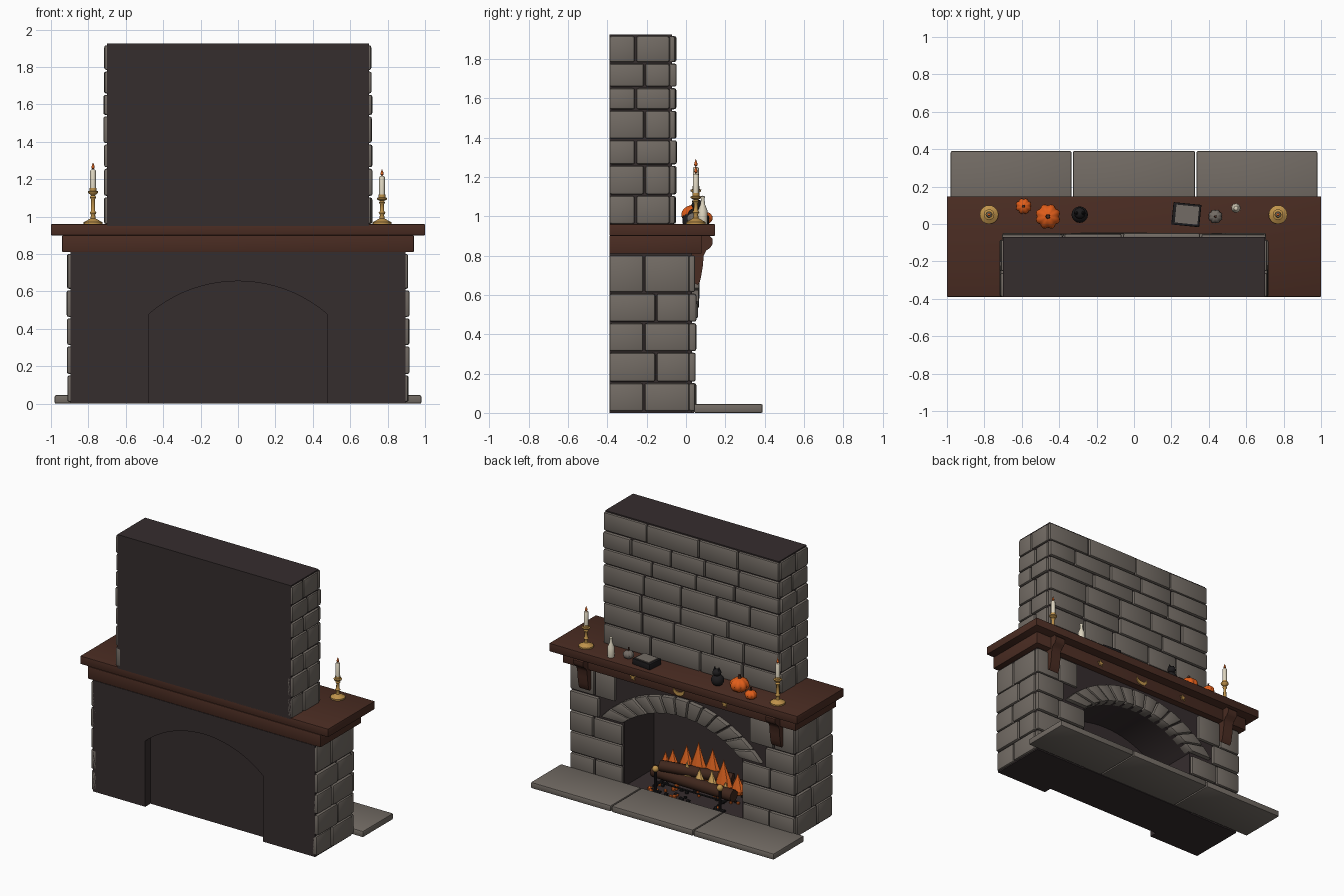
import bpy, bmesh, math, random
from mathutils import Matrix, Vector, Euler

if "Cube" in bpy.data.objects:
    bpy.data.objects.remove(bpy.data.objects["Cube"])

random.seed(7)

def mat(name, r, g, b):
    m = bpy.data.materials.new(name)
    m.diffuse_color = (r, g, b, 1)
    m.use_nodes = True
    m.node_tree.nodes["Principled BSDF"].inputs["Base Color"].default_value = m.diffuse_color
    return m

MORTAR = mat("dark mortar", .036, .026, .027)
STONE = mat("grey stone", .17, .148, .128)
WOOD = mat("mantel wood", .068, .025, .016)
GOLD = mat("brass", .52, .29, .07)
CREAM = mat("candle wax", .72, .66, .52)
ORANGE = mat("pumpkin orange", .75, .11, .01)
FLAME = mat("flame orange", .75, .13, .015)
YELLOW = mat("flame yellow", .78, .46, .13)
BLACK = mat("iron black", .012, .011, .012)
LOG = mat("log brown", .05, .02, .012)

def finish(bm, name, m, bevel=0, smooth=35):
    if bevel:
        bmesh.ops.bevel(bm, geom=bm.edges[:], offset=bevel, segments=2, profile=.5,
                        affect='EDGES', clamp_overlap=True)
    bmesh.ops.recalc_face_normals(bm, faces=bm.faces[:])
    me = bpy.data.meshes.new(name)
    bm.to_mesh(me)
    bm.free()
    me.materials.append(m)
    ob = bpy.data.objects.new(name, me)
    bpy.context.collection.objects.link(ob)
    if smooth:
        bpy.ops.object.select_all(action='DESELECT')
        ob.select_set(True)
        bpy.context.view_layer.objects.active = ob
        bpy.ops.object.shade_smooth_by_angle(angle=math.radians(smooth))
    return ob

def add_box(bm, x0, x1, y0, y1, z0, z1, rot=0):
    c = Vector(((x0 + x1) / 2, (y0 + y1) / 2, (z0 + z1) / 2))
    bmesh.ops.create_cube(bm, size=1, matrix=Matrix.LocRotScale(
        c, Euler((0, 0, rot)), Vector((x1 - x0, y1 - y0, z1 - z0))))

def box(name, m, *d, bevel=0, rot=0):
    bm = bmesh.new()
    add_box(bm, *d, rot=rot)
    return finish(bm, name, m, bevel)

def add_prism(bm, pts, a, b, along_x=False):
    """Extrude a 2D profile along y (or along x) from a to b."""
    place = (lambda p, t: (t, p[0], p[1])) if along_x else (lambda p, t: (p[0], t, p[1]))
    lo = [bm.verts.new(place(p, a)) for p in pts]
    hi = [bm.verts.new(place(p, b)) for p in pts]
    bm.faces.new(lo)
    bm.faces.new(hi[::-1])
    for i in range(len(pts)):
        j = (i + 1) % len(pts)
        bm.faces.new((lo[i], hi[i], hi[j], lo[j]))

def add_lathe(bm, prof, loc, seg=16, sy=1, rib=0, ribs=8):
    """Revolve (radius, height) points about z; rib adds pumpkin grooves."""
    rings = []
    for r, z in prof:
        ring = []
        for k in range(seg):
            t = 2 * math.pi * k / seg
            rr = r * (1 - rib * (1 - abs(math.sin(t * ribs / 2))))
            ring.append(bm.verts.new((loc[0] + rr * math.cos(t), loc[1] + sy * rr * math.sin(t), loc[2] + z)))
        rings.append(ring)
    for A, B in zip(rings, rings[1:]):
        for k in range(seg):
            bm.faces.new((A[k], A[(k + 1) % seg], B[(k + 1) % seg], B[k]))
    bmesh.ops.remove_doubles(bm, verts=bm.verts[:], dist=1e-5)

def lathe(name, m, prof, loc, **k):
    bm = bmesh.new()
    add_lathe(bm, prof, loc, **k)
    return finish(bm, name, m, smooth=45)

def add_rod(bm, p, q, r, seg=10):
    p, q = Vector(p), Vector(q)
    rot = (q - p).to_track_quat('Z', 'Y').to_matrix().to_4x4()
    bmesh.ops.create_cone(bm, cap_ends=True, segments=seg, radius1=r, radius2=r,
                          depth=(q - p).length, matrix=Matrix.Translation((p + q) / 2) @ rot)

def ball(r, h, n=8):
    return [(r * math.sin(math.pi * i / n), h / 2 * (1 - math.cos(math.pi * i / n))) for i in range(n + 1)]

# masonry cores, with an arched firebox opening
R, CZ = .732, -.077
arc = [(R * math.sin(t), CZ + R * math.cos(t)) for t in [math.radians(-40.5 + 81 * i / 20) for i in range(21)]]
bm = bmesh.new()
add_prism(bm, [(-.895, 0), (-.475, 0)] + arc + [(.475, 0), (.895, 0), (.895, .81), (-.895, .81)], -.39, .03)
finish(bm, "lower_core", MORTAR)
box("chimney_core", MORTAR, -.70, .70, -.39, -.07, .95, 1.925)
box("firebox_back", MORTAR, -.48, .48, -.33, -.31, 0, .66)
box("firebox_floor", MORTAR, -.48, .48, -.32, .04, 0, .012)

# stone courses
LOW = [0.005, .155, .31, .46, .61, .805]
UP = [.957, 1.107, 1.26, 1.39, 1.54, 1.655, 1.78, 1.92]
G = .004

def course(bm, a, b, n, z0, z1, y0, y1, shift=0):
    cuts = [a] + [a + (b - a) * (i + shift + random.uniform(-.13, .13)) / n for i in range(1, n)] + [b]
    for c, d in zip(cuts, cuts[1:]):
        add_box(bm, c + G, d - G, y0, y1 + random.uniform(-.006, .004), z0 + G, z1 - G)

def side_stones(bm, rows, x, y0, y1):
    for i, (z0, z1) in enumerate(zip(rows, rows[1:])):
        cut = y0 + (y1 - y0) * (.43 if i % 2 == 0 else .58)
        for c, d in ((y0, cut - G), (cut + G, y1 - G)):
            for s in (-1, 1):
                e = x + random.uniform(-.005, .004)
                add_box(bm, min(s * e, s * (x - .05)), max(s * e, s * (x - .05)), c, d, z0 + G, z1 - G)

bm = bmesh.new()
for i, (z0, z1) in enumerate(zip(UP, UP[1:])):
    course(bm, -.71, .71, 5 if i % 2 else 4, z0, z1, -.085, -.05, .12 * (i % 3 - 1))
side_stones(bm, UP, .716, -.39, -.08)
finish(bm, "chimney_stones", STONE, .011)
bm = bmesh.new()
for i, (z0, z1) in enumerate(zip(LOW, LOW[1:])):
    inner = (.48, .48, .48, .67, .54)[i]
    n = (2, 1, 2, 1, 2)[i]
    course(bm, inner, .908, n, z0, z1, .015, .05)
    course(bm, -.908, -inner, n, z0, z1, .015, .05)
side_stones(bm, LOW, .914, -.39, .02)
finish(bm, "lower_stones", STONE, .011)

# arch stones
bm = bmesh.new()
N = 13
def arch_pt(r, half, f):
    t = math.radians(half) * (2 * f - 1)
    return (r * math.sin(t), CZ + r * math.cos(t))
for i in range(N):
    f, g = (i + .04) / N, (i + .96) / N
    add_prism(bm, [arch_pt(R, 40.5, f), arch_pt(.857, 49.5, f), arch_pt(.857, 49.5, g), arch_pt(R, 40.5, g)],
              -.02, .065 + random.uniform(-.004, .004))
finish(bm, "arch_stones", STONE, .01)

# hearth slabs
bm = bmesh.new()
for a, b in ((-.98, -.334), (-.327, .327), (.334, .98)):
    add_box(bm, a, b, .04, .39, 0, .045)
finish(bm, "hearth_slabs", STONE, .008)

# mantel with corbels and brass ornaments
box("mantel_shelf", WOOD, -1, 1, -.39, .148, .90, .96, bevel=.005)
box("mantel_frieze", WOOD, -.94, .94, -.39, .08, .81, .90, bevel=.004)
bm = bmesh.new()
prof = [(.03, .9), (.12, .9), (.136, .885), (.136, .86), (.122, .838), (.102, .825), (.09, .80),
        (.086, .75), (.078, .70), (.07, .665), (.058, .65), (.045, .66), (.03, .70)]
for x in (-.775, .775):
    add_prism(bm, prof, x - .04, x + .04, True)
finish(bm, "corbels", WOOD)
bm = bmesh.new()
for x in (-.37, .37):
    add_prism(bm, [(x + r * math.sin(k * math.pi / 5), .855 + r * math.cos(k * math.pi / 5))
                   for k in range(10) for r in ((.026, .011)[k % 2],)], .075, .088)
moon = [(.045 * math.cos(t), .855 + .036 * math.sin(t)) for t in [math.radians(150 + 240 * i / 14) for i in range(15)]]
moon += [(x * .82, .855 + (z - .855) * .55 + .011) for x, z in moon[-2:0:-1]]
add_prism(bm, moon, .075, .088)
finish(bm, "brass_ornaments", GOLD)

# candlesticks
for side, x, top in (("left", -.775, 1.135), ("right", .77, 1.10)):
    h = top - .96
    lathe(side + "_candlestick", GOLD, [(0, 0), (.05, 0), (.05, .01), (.035, .018), (.014, .03), (.011, .05),
          (.018, .06), (.011, .07), (.010, h * .75), (.017, h * .82), (.011, h * .88), (.026, h - .008),
          (.028, h), (.018, h + .003), (.018, h + .018), (0, h + .018)], (x, .05, .96), seg=20)
    lathe(side + "_candle", CREAM, [(0, 0), (.015, 0), (.015, .11), (.011, .116), (0, .116)], (x, .05, top))
    lathe(side + "_candle_flame", FLAME, [(0, 0), (.009, .012), (.007, .022), (0, .042)], (x, .05, top + .114), seg=8)

# pumpkins
for name, m, x, y, r, h in (("large_pumpkin", ORANGE, -.46, .04, .068, .1),
                            ("small_pumpkin", ORANGE, -.59, .095, .043, .065),
                            ("grey_pumpkin", STONE, .435, .04, .038, .06)):
    lathe(name, m, ball(r, h, 10), (x, y, .958), seg=32, rib=.14)
    lathe(name + "_stem", WOOD, [(r * .2, 0), (r * .12, .018), (r * .15, .026), (0, .026)], (x, y, .953 + h), seg=8)

# black cat figurine
bm = bmesh.new()
add_lathe(bm, ball(.044, .085), (-.29, .05, .958))
add_lathe(bm, ball(.03, .052), (-.29, .058, 1.032))
for s in (-1, 1):
    add_lathe(bm, [(.012, 0), (0, .03)], (-.29 + s * .017, .058, 1.072), seg=6)
finish(bm, "cat_figurine", BLACK)

# book
box("book_cover", BLACK, .205, .355, -.01, .11, .96, 1.003, rot=-.1, bevel=.004)
box("book_top_panel", STONE, .222, .344, .002, .098, 1.0, 1.008, rot=-.1)

# small pale bottle
lathe("pale_bottle", CREAM, [(0, 0), (.023, 0), (.025, .02), (.024, .07), (.012, .1), (.009, .125), (.012, .14),
                             (0, .145)], (.545, .085, .96))

# andirons and grate
bm = bmesh.new()
for x in (-.26, .26):
    add_rod(bm, (x, -.02, .01), (x, -.02, .16), .011)
    add_rod(bm, (x, -.02, .06), (x, -.28, .06), .01)
    add_rod(bm, (x - .04, -.02, .015), (x + .04, -.02, .015), .012)
    add_rod(bm, (x, -.28, .01), (x, -.28, .06), .01)
for k in range(5):
    add_rod(bm, (-.28, -.06 - .05 * k, .065), (.28, -.06 - .05 * k, .065), .007, 6)
finish(bm, "andirons", BLACK)
bm = bmesh.new()
for x in (-.26, .26):
    add_lathe(bm, ball(.023, .046), (x, -.02, .155))
finish(bm, "andiron_balls", GOLD)

# logs
bm = bmesh.new()
for p, q, r in (((-.33, -.08, .115), (.33, -.1, .115), .042), ((-.31, -.23, .115), (.32, -.21, .115), .045),
                ((-.24, -.2, .17), (.25, -.06, .19), .038)):
    add_rod(bm, p, q, r, 12)
finish(bm, "logs", LOG)

# flames
def flames(name, m, data):
    bm = bmesh.new()
    for x, y, z, r, h in data:
        add_lathe(bm, [(0, 0), (r * .75, h * .1), (r, h * .27), (r * .72, h * .5), (r * .34, h * .74), (0, h)],
                  (x, y, z), seg=8, sy=.5)
    finish(bm, name, m, smooth=20)
flames("orange_flames", FLAME, [(-.3, -.17, .07, .055, .17), (-.2, -.15, .07, .07, .25), (-.09, -.18, .07, .08, .29),
       (.01, -.16, .07, .08, .32), (.12, -.18, .07, .075, .26), (.21, -.15, .07, .065, .22), (.29, -.18, .07, .05, .17)])
flames("yellow_flames", YELLOW, [(-.25, -.1, .06, .045, .13), (-.14, -.1, .06, .05, .19), (-.04, -.1, .06, .055, .17),
       (.06, -.1, .06, .05, .2), (.16, -.1, .06, .045, .14)])

# embers and coals
for name, m, n in (("embers", FLAME, 26), ("coals", BLACK, 30)):
    bm = bmesh.new()
    for k in range(n):
        p = (random.uniform(-.32, .32), random.uniform(-.24, .01), .02)
        bmesh.ops.create_icosphere(bm, subdivisions=1, radius=random.uniform(.011, .019), matrix=Matrix.Translation(p))
    finish(bm, name, m, smooth=0)
